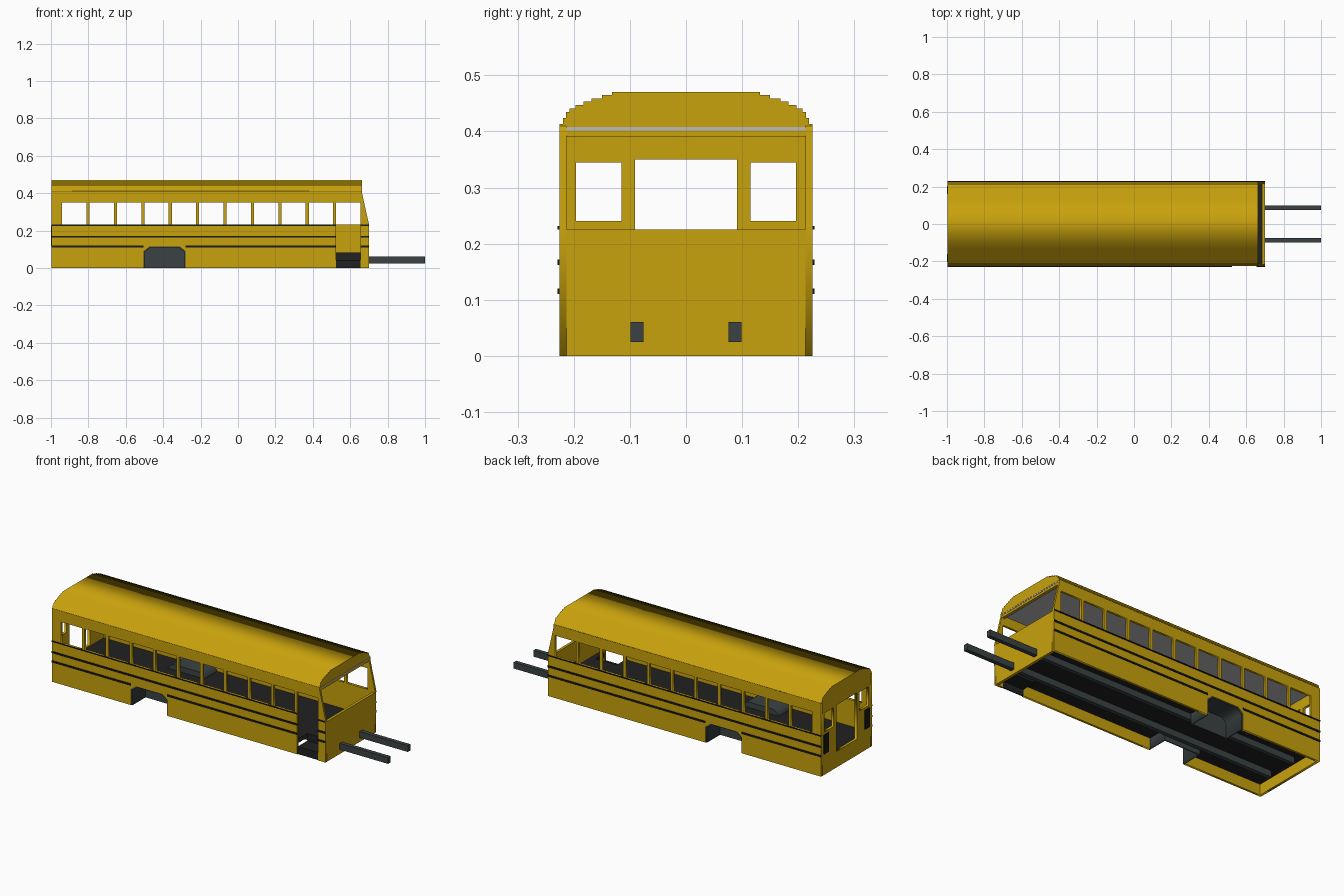
import bpy, bmesh, math

if "Cube" in bpy.data.objects:
    bpy.data.objects.remove(bpy.data.objects["Cube"])

def material(name, rgb):
    m = bpy.data.materials.new(name)
    m.diffuse_color = (*rgb, 1)
    m.use_nodes = True
    m.node_tree.nodes["Principled BSDF"].inputs["Base Color"].default_value = m.diffuse_color
    return m

YELLOW = material("bus yellow", (0.58, 0.36, 0.004))
BLACK = material("trim black", (0.009, 0.009, 0.008))
FLOOR = material("floor black", (0.015, 0.015, 0.015))
STEEL = material("dark steel", (0.043, 0.054, 0.057))
LIGHT = material("light grey", (0.50, 0.50, 0.50))

def finish(name, me, mat):
    me.materials.clear()
    me.materials.append(mat)
    ob = bpy.data.objects.new(name, me)
    bpy.context.collection.objects.link(ob)
    return ob

def box(name, x, y, z, mat):
    """Box from three (low, high) ranges."""
    bm = bmesh.new()
    bmesh.ops.create_cube(bm, size=1)
    for v in bm.verts:
        v.co = [r[0] + (c + 0.5) * (r[1] - r[0]) for c, r in zip(v.co, (x, y, z))]
    me = bpy.data.meshes.new(name)
    bm.to_mesh(me)
    bm.free()
    return finish(name, me, mat)

def rect(a, b, c, d):
    return [(a, c), (b, c), (b, d), (a, d)]

def plate(name, outlines, plane, lo, hi, mat):
    """Extrude a flat outline (further outlines are holes) in plane XY, XZ or YZ."""
    cu = bpy.data.curves.new(name, 'CURVE')
    cu.dimensions = '2D'
    cu.fill_mode = 'BOTH'
    cu.extrude = (hi - lo) / 2
    for pts in outlines:
        sp = cu.splines.new('POLY')
        sp.points.add(len(pts) - 1)
        for p, (a, b) in zip(sp.points, pts):
            p.co = (a, b, 0, 1)
        sp.use_cyclic_u = True
    tmp = bpy.data.objects.new("helper", cu)
    bpy.context.collection.objects.link(tmp)
    dg = bpy.context.evaluated_depsgraph_get()
    me = bpy.data.meshes.new_from_object(tmp.evaluated_get(dg))
    bpy.data.objects.remove(tmp)
    mid = (lo + hi) / 2
    place = {'XY': lambda c: (c.x, c.y, c.z + mid),
             'XZ': lambda c: (c.x, c.z + mid, c.y),
             'YZ': lambda c: (c.z + mid, c.x, c.y)}[plane]
    bm = bmesh.new()
    bm.from_mesh(me)
    for v in bm.verts:
        v.co = place(v.co.copy())
    bmesh.ops.remove_doubles(bm, verts=bm.verts, dist=1e-5)
    bmesh.ops.recalc_face_normals(bm, faces=bm.faces)
    bm.to_mesh(me)
    bm.free()
    me.name = name
    return finish(name, me, mat)

BACK, NOSE, W, T = -0.996, 0.70, 0.225, 0.012
DOOR = (0.525, 0.655)
ARCH = [(-0.505, 0), (-0.505, 0.09), (-0.475, 0.114), (-0.31, 0.114), (-0.28, 0.09), (-0.28, 0)]

# Side walls with wheel arches, windows and the entrance on the front (-y) side
for side, label in ((-1, "right"), (1, "left")):
    door = [(DOOR[0], 0), (DOOR[0], 0.35), (DOOR[1], 0.35), (DOOR[1], 0)] if side < 0 else []
    outline = [(BACK, 0)] + ARCH + door + [(NOSE, 0), (NOSE, 0.235), (0.663, 0.40),
                                          (0.663, 0.41), (BACK, 0.41)]
    count = 10 if side < 0 else 11
    windows = [rect(-0.94 + i * 0.1465, -0.81 + i * 0.1465, 0.231, 0.35) for i in range(count)]
    lo, hi = sorted((side * W, side * (W - T)))
    plate(label + "_side_wall", [outline] + windows, 'XZ', lo, hi, YELLOW)

    # Rub rails, interrupted at the arch and the entrance
    end = DOOR[0] if side < 0 else NOSE
    y = sorted((side * (W - 0.001), side * (W + 0.004)))
    for z in ((0.225, 0.231), (0.162, 0.172), (0.11, 0.12)):
        spans = [(BACK, ARCH[0][0]), (ARCH[-1][0], end)] if z[0] < 0.12 else [(BACK, end)]
        if side < 0:
            spans.append((DOOR[1], NOSE))
        for span in spans:
            box(label + "_rub_rail", span, y, z, BLACK)

    # Wheel well: arched shell closed on its inner side
    t = 0.006
    inner = [(x + (t if x < -0.39 else -t), max(0, z - t)) for x, z in ARCH]
    lo, hi = sorted((side * 0.10, side * (W - 0.003)))
    plate(label + "_wheel_well", [ARCH + inner[::-1]], 'XZ', lo, hi, STEEL)
    lo, hi = sorted((side * 0.10, side * 0.106))
    plate(label + "_wheel_well_inner_wall", [ARCH], 'XZ', lo, hi, STEEL)

    # Chassis rail
    box(label + "_chassis_rail", (-0.94, 1.0),
        sorted((side * 0.076, side * 0.099)), (0.025, 0.06), STEEL)

    # Rear lamp panel
    box(label + "_rear_lamp_panel", (-1.0, BACK + 0.001),
        sorted((side * 0.16, side * 0.203)), (0.118, 0.226), BLACK)

# Rear wall with the emergency door opening and two windows
plate("rear_wall", [rect(-W + T, W - T, 0, 0.41), rect(-0.091, 0.091, 0.09, 0.35),
                    rect(-0.196, -0.115, 0.24, 0.345), rect(0.115, 0.196, 0.24, 0.345)],
      'YZ', BACK, BACK + 0.014, YELLOW)

# Front wall and windscreen header
box("front_wall", (NOSE - 0.015, NOSE), (-W + T, W - T), (0, 0.225), YELLOW)
box("windscreen_header", (0.645, 0.662), (-W + T, W - T), (0.39, 0.41), YELLOW)

# Ceiling panel
box("ceiling", (BACK + 0.014, 0.6635), (-W + T, W - T), (0.402, 0.408), LIGHT)

# Stepped roof
steps = [(0.225, 0.413), (0.219, 0.424), (0.214, 0.435), (0.208, 0.441), (0.197, 0.447),
         (0.183, 0.453), (0.168, 0.459), (0.150, 0.465), (0.132, 0.470)]
half, base = [], 0.4095
for y, z in steps:
    half += [(y, base), (y, z)]
    base = z
plate("roof", [half + [(-y, z) for y, z in half[::-1]]], 'YZ', BACK, 0.663, YELLOW)

# Floor, notched around the wheel wells and the entrance steps
f, a0, a1 = W - T, ARCH[0][0], ARCH[-1][0]
floor = [(BACK + 0.014, -f), (a0, -f), (a0, -0.10), (a1, -0.10), (a1, -f), (DOOR[0], -f),
         (DOOR[0], -0.13), (DOOR[1], -0.13), (DOOR[1], -f), (NOSE - 0.015, -f),
         (NOSE - 0.015, f), (a1, f), (a1, 0.10), (a0, 0.10), (a0, f), (BACK + 0.014, f)]
plate("floor", [floor], 'XY', 0.06, 0.083, FLOOR)

# Entrance steps
box("upper_step_riser", DOOR, (-0.136, -0.13), (0.036, 0.083), FLOOR)
box("lower_step_tread", DOOR, (-0.215, -0.13), (0.036, 0.042), FLOOR)
box("lower_step_riser", DOOR, (-0.221, -0.215), (0, 0.042), FLOOR)
